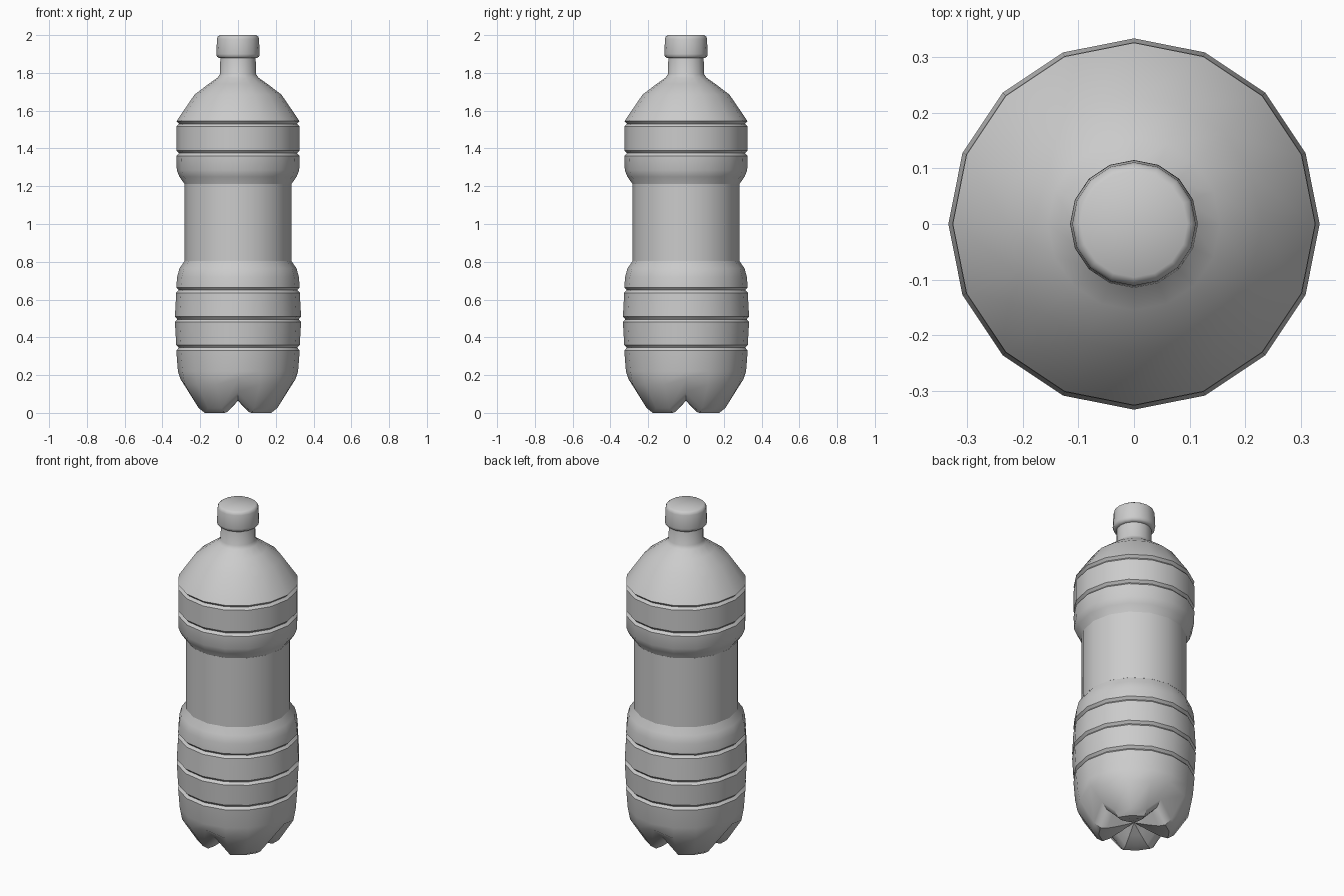
import bpy, bmesh, math

if "Cube" in bpy.data.objects:
    bpy.data.objects.remove(bpy.data.objects["Cube"])

SIDES = 16

grey = bpy.data.materials.new("plain grey")
grey.diffuse_color = (0.6, 0.6, 0.6, 1)
grey.use_nodes = True
grey.node_tree.nodes["Principled BSDF"].inputs["Base Color"].default_value = grey.diffuse_color


def lathe(name, profile, shape=None, cap_top=True, angle=40):
    """Revolve (radius, z) points; radius 0 makes a single pole vertex."""
    bm = bmesh.new()
    rings = []
    for k, (r, z) in enumerate(profile):
        if r == 0:
            rings.append([bm.verts.new((0, 0, z))] * SIDES)
            continue
        ring = []
        for i in range(SIDES):
            a = 2 * math.pi * i / SIDES
            rr, zz = shape(k, i, r, z) if shape else (r, z)
            ring.append(bm.verts.new((rr * math.cos(a), rr * math.sin(a), zz)))
        rings.append(ring)
    for lo, hi in zip(rings, rings[1:]):
        for i in range(SIDES):
            j = (i + 1) % SIDES
            quad = [lo[i], lo[j], hi[j], hi[i]]
            bm.faces.new(list(dict.fromkeys(quad)))
    if cap_top:
        bm.faces.new(rings[-1])
    me = bpy.data.meshes.new(name)
    bm.to_mesh(me)
    bm.free()
    me.materials.append(grey)
    ob = bpy.data.objects.new(name, me)
    bpy.context.collection.objects.link(ob)
    bpy.ops.object.select_all(action='DESELECT')
    ob.select_set(True)
    bpy.context.view_layer.objects.active = ob
    bpy.ops.object.shade_smooth_by_angle(angle=math.radians(angle))
    return ob


def groove(r, z):
    """Narrow moulded ring pressed into the wall."""
    return [(r, z - 0.014), (r - 0.007, z - 0.007), (r - 0.013, z),
            (r - 0.007, z + 0.007), (r, z + 0.014)]


# Four feet on the diagonals, with valleys lifted along the x and y axes
lift = {1: 0.045, 2: 0.062, 3: 0.075, 4: 0.085, 5: 0.03}


def feet(k, i, r, z):
    if i % 4 == 0 and k in lift:
        return r, z + lift[k]
    return r, z


# Body from base to neck
body = [(0, 0.065), (0.08, 0.03), (0.15, 0.004), (0.19, 0.0), (0.225, 0.025),
        (0.305, 0.15), (0.318, 0.22)]
body += groove(0.327, 0.345) + groove(0.334, 0.495) + groove(0.327, 0.65)
body += [(0.322, 0.72), (0.31, 0.765), (0.282, 0.805), (0.279, 0.82),
         (0.279, 1.19), (0.282, 1.21), (0.31, 1.25), (0.324, 1.285)]
body += groove(0.326, 1.375) + groove(0.326, 1.53)
body += [(0.318, 1.556), (0.23, 1.685), (0.155, 1.742), (0.108, 1.775),
         (0.095, 1.795), (0.093, 1.92)]
lathe("bottle_body", body, feet)

# Label sleeve around the waist
lathe("label_sleeve", [(0.279, 0.803), (0.284, 0.803), (0.284, 1.212), (0.279, 1.212)],
      cap_top=False)

# Screw cap
lathe("screw_cap", [(0, 1.878), (0.1, 1.878), (0.112, 1.886), (0.115, 1.9),
                    (0.111, 1.98), (0.107, 1.992), (0.096, 2.0), (0, 2.0)],
      cap_top=False, angle=50)
